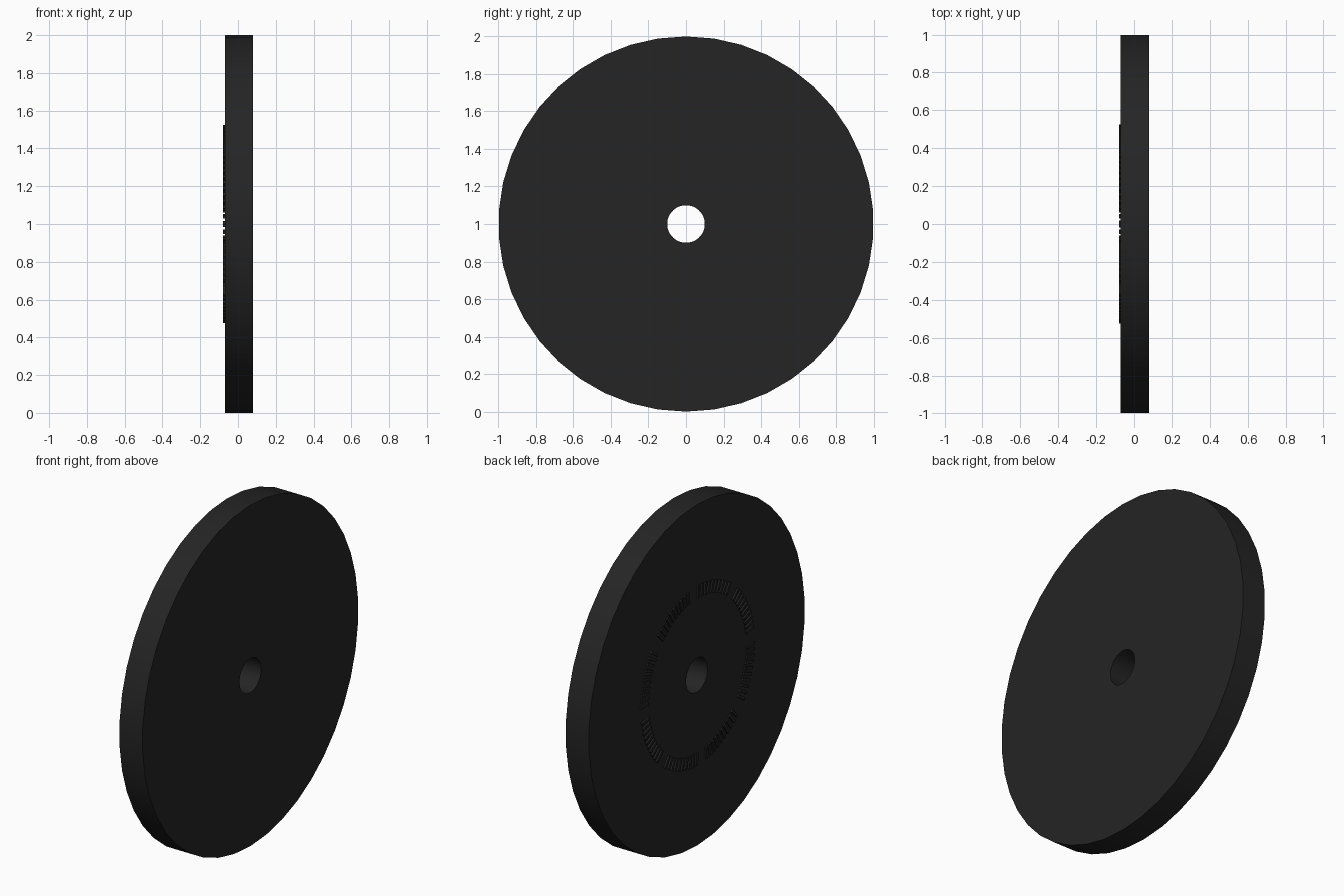
import bpy
import bmesh
import math
from mathutils import Matrix, Vector

SIDES = 42
RADIUS, BORE = 1.0, 0.1
BACK, FACE, RAISED = 0.08, -0.07, -0.08
HUB = Vector((0, 0, 1))

cube = bpy.data.objects.get("Cube")
if cube:
    bpy.data.objects.remove(cube, do_unlink=True)

rubber = bpy.data.materials.new("dark_rubber")
rubber.use_nodes = True
colour = (0.018, 0.018, 0.018, 1)
rubber.diffuse_color = colour
rubber.node_tree.nodes["Principled BSDF"].inputs["Base Color"].default_value = colour


def finish(bm, name, smooth=False):
    """Turn a bmesh into a named object in the dark material."""
    bmesh.ops.recalc_face_normals(bm, faces=bm.faces)
    mesh = bpy.data.meshes.new(name)
    bm.to_mesh(mesh)
    bm.free()
    mesh.materials.append(rubber)
    obj = bpy.data.objects.new(name, mesh)
    obj.location = HUB
    bpy.context.collection.objects.link(obj)
    if smooth:
        bpy.ops.object.select_all(action="DESELECT")
        obj.select_set(True)
        bpy.context.view_layer.objects.active = obj
        bpy.ops.object.shade_smooth_by_angle(angle=math.radians(30))
    return obj


# Wheel disc: a rectangular section spun about the axle
bm = bmesh.new()
section = [(FACE, BORE), (FACE, RADIUS), (BACK, RADIUS), (BACK, BORE)]
verts = [bm.verts.new((x, 0, r)) for x, r in section]
edges = [bm.edges.new((verts[i], verts[(i + 1) % 4])) for i in range(4)]
bmesh.ops.spin(bm, geom=verts + edges, cent=(0, 0, 0), axis=(1, 0, 0),
               angle=math.tau, steps=SIDES, use_merge=True)
bmesh.ops.remove_doubles(bm, verts=bm.verts, dist=0.0001)
finish(bm, "wheel_disc", smooth=True)

# Raised ring of plain ticks: two groups in every quarter turn
INNER, OUTER, WIDTH = 0.455, 0.525, 0.016
TICKS, SPREAD = 10, 34
bm = bmesh.new()
for quarter in range(4):
    for start in (1, 46):
        for i in range(TICKS):
            angle = math.radians(90 * quarter + start + SPREAD * i / (TICKS - 1))
            place = (Matrix.Rotation(angle, 4, "X")
                     @ Matrix.Translation(((FACE + RAISED) / 2, 0, (INNER + OUTER) / 2))
                     @ Matrix.Diagonal((FACE - RAISED, WIDTH, OUTER - INNER, 1)))
            bmesh.ops.create_cube(bm, size=1, matrix=place)
finish(bm, "raised_tick_ring")
